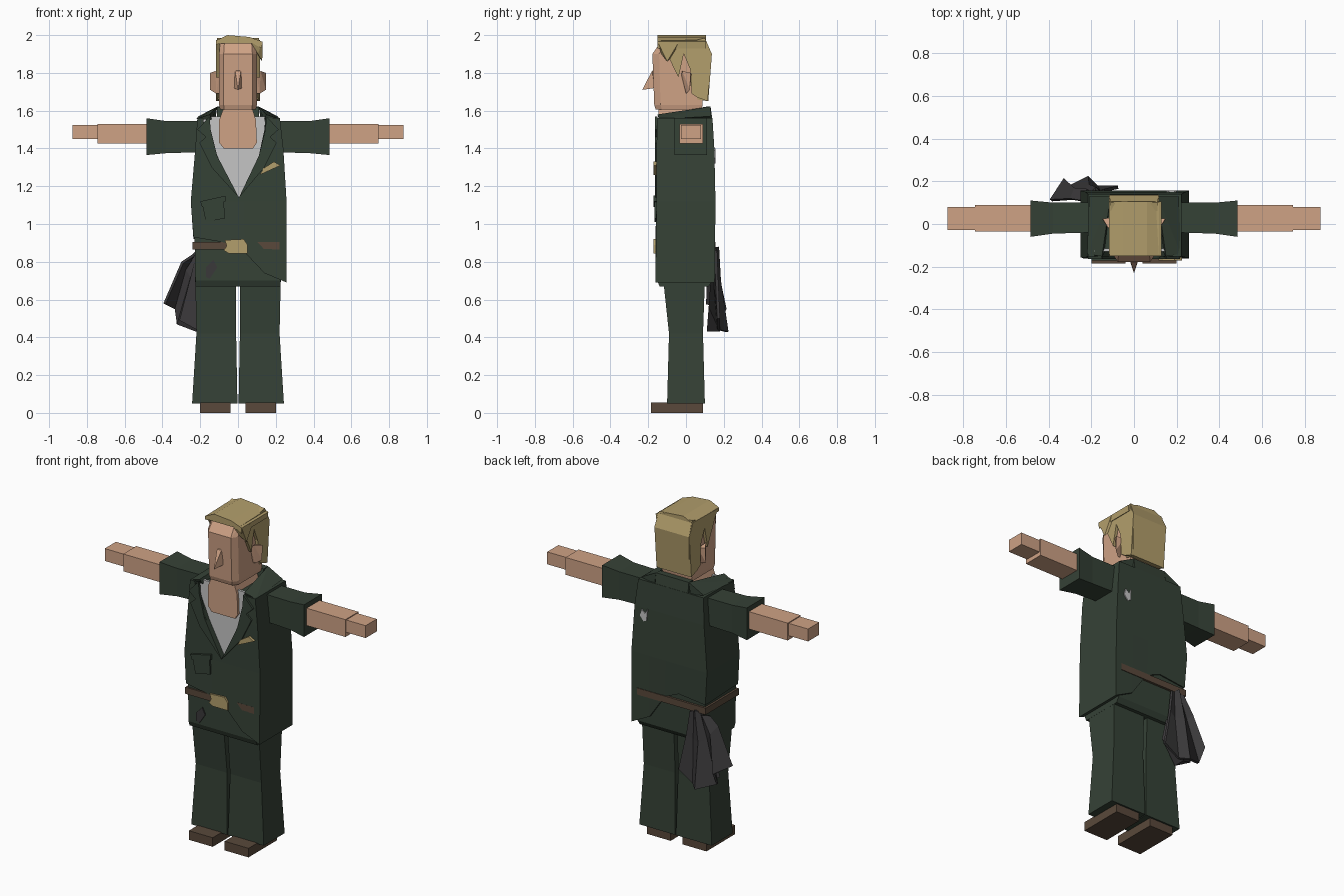
import bpy, bmesh
from mathutils import Vector


def colour(name, r, g, b):
    m = bpy.data.materials.new(name)
    m.diffuse_color = (r, g, b, 1)
    return m


GREEN = colour("dark_green_cloth", 0.036, 0.054, 0.037)
SKIN = colour("skin", 0.62, 0.36, 0.235)
HAIR = colour("blond", 0.45, 0.345, 0.15)
BROWN = colour("brown_leather", 0.1, 0.066, 0.043)
WHITE = colour("shirt_white", 0.56, 0.56, 0.56)
GREY = colour("charcoal", 0.042, 0.04, 0.042)


def finish(name, bm, mat):
    bmesh.ops.recalc_face_normals(bm, faces=bm.faces[:])
    me = bpy.data.meshes.new(name)
    bm.to_mesh(me)
    bm.free()
    me.materials.append(mat)
    ob = bpy.data.objects.new(name, me)
    bpy.context.scene.collection.objects.link(ob)
    return ob


def hull(name, pts, mat, side=1):
    """Convex solid around points; side -1 mirrors it in x."""
    bm = bmesh.new()
    for x, y, z in pts:
        bm.verts.new((x * side, y, z))
    res = bmesh.ops.convex_hull(bm, input=bm.verts[:])
    loose = [v for v in bm.verts if not v.link_faces]
    bmesh.ops.delete(bm, geom=loose, context='VERTS')
    bmesh.ops.dissolve_limit(bm, angle_limit=0.02, verts=bm.verts[:], edges=bm.edges[:])
    return finish(name, bm, mat)


def box(name, x0, x1, y0, y1, z0, z1, mat):
    return hull(name, [(x, y, z) for x in (x0, x1) for y in (y0, y1) for z in (z0, z1)], mat)


def prism(name, pts, axis, lo, hi, mat):
    """Flat outline pushed along an axis."""
    put = {'x': lambda a, b, d: (d, a, b), 'y': lambda a, b, d: (a, d, b)}[axis]
    bm = bmesh.new()
    rings = [[bm.verts.new(put(a, b, d)) for a, b in pts] for d in (lo, hi)]
    bm.faces.new(rings[0])
    bm.faces.new(rings[1])
    n = len(pts)
    for i in range(n):
        j = (i + 1) % n
        bm.faces.new((rings[0][i], rings[0][j], rings[1][j], rings[1][i]))
    return finish(name, bm, mat)


def loft(name, rings, mat):
    """Closed skin through rings of equal length."""
    bm = bmesh.new()
    vs = [[bm.verts.new(p) for p in r] for r in rings]
    n = len(vs[0])
    for a, b in zip(vs, vs[1:]):
        for i in range(n):
            j = (i + 1) % n
            bm.faces.new((a[i], a[j], b[j], b[i]))
    # caps made of strips joining the front half to the back half
    for r in (vs[0], vs[-1]):
        for i in range(n // 2 - 1):
            bm.faces.new((r[i], r[i + 1], r[n - 2 - i], r[n - 1 - i]))
    return finish(name, bm, mat)


# jacket: five columns across, with a hem that drops toward one side
cols = [0, 0.36, 0.55, 0.76, 1]
hem_front = [0.93, 0.90, 0.85, 0.74, 0.69]
hem_back = [0.92, 0.94, 0.90, 0.75, 0.69]
rows = [(None, -0.236, 0.258, -0.162, 0.152), (1.12, -0.25, 0.257, -0.156, 0.156),
        (1.40, -0.226, 0.24, -0.156, 0.15), (1.56, -0.215, 0.222, -0.152, 0.14)]
rings = []
for z, x0, x1, yf, yb in rows:
    xs = [x0 + (x1 - x0) * c for c in cols]
    front = [(x, yf, z or h) for x, h in zip(xs, hem_front)]
    back = [(x, yb, z or h) for x, h in zip(xs, hem_back)]
    rings.append(front + back[::-1])
jacket = loft("jacket", rings, GREEN)

# neckline opening
opening = prism("neckline_cutter", [(-0.19, 1.6), (-0.18, 1.53), (-0.1, 1.34), (0.005, 1.14),
                                    (0.11, 1.36), (0.14, 1.5), (0.15, 1.6)], 'y', -0.3, -0.12, GREEN)
opening.hide_render = True
opening.hide_viewport = True
cut = jacket.modifiers.new("neckline", 'BOOLEAN')
cut.object = opening
cut.operation = 'DIFFERENCE'
cut.solver = 'EXACT'

# shirt, chest and neck
prism("shirt", [(-0.185, 1.57), (-0.18, 1.53), (-0.1, 1.34), (0.005, 1.14), (0.11, 1.36),
                (0.14, 1.5), (0.145, 1.57)], 'y', -0.13, -0.115, WHITE)
prism("chest_and_neck", [(-0.1, 1.43), (-0.075, 1.4), (0.08, 1.4), (0.1, 1.43), (0.095, 1.55),
                         (0.07, 1.63), (-0.07, 1.63), (-0.1, 1.55)], 'y', -0.145, 0.07, SKIN)

# collar and lapels
for s, tag in ((1, "left"), (-1, "right")):
    hull("collar_" + tag, [(0.22, -0.14, 1.555), (0.15, -0.152, 1.58), (0.14, -0.14, 1.55),
                           (0.11, 0.13, 1.622), (0.21, 0.13, 1.57), (0.12, 0.13, 1.55)], GREEN, s)
    prism("lapel_" + tag, [(s * x, z) for x, z in [(0.15, 1.57), (0.215, 1.5), (0.17, 1.46),
          (0.205, 1.43), (0.14, 1.3), (0.005 * s, 1.14), (0.11, 1.36), (0.145, 1.5)]],
          'y', -0.165, -0.15, GREEN)
hull("collar_back", [(x, y, z) for x in (-0.11, 0.11) for y, z in
                     ((0.08, 1.55), (0.09, 1.62), (0.13, 1.622), (0.14, 1.55))], GREEN)

# pocket, its flap, pocket square and torn patch on the back
prism("breast_pocket", [(-0.19, 1.11), (-0.17, 1.01), (-0.07, 1.03), (-0.075, 1.13)],
      'y', -0.167, -0.15, GREEN)
prism("pocket_flap", [(-0.2, 1.12), (-0.19, 1.09), (-0.065, 1.12), (-0.065, 1.15)],
      'y', -0.172, -0.15, GREEN)
prism("pocket_square", [(0.115, 1.26), (0.135, 1.295), (0.19, 1.33), (0.225, 1.31)],
      'y', -0.172, -0.152, HAIR)
prism("back_patch", [(0.155, 1.33), (0.175, 1.32), (0.2, 1.35), (0.19, 1.39), (0.165, 1.37),
                     (0.15, 1.4)], 'y', 0.147, 0.157, WHITE)

# tunic skirt below the jacket, belt and buckle
hull("tunic_skirt", [(x * w, y, z) for x in (-1, 1) for w, y, z in
     ((0.226, -0.152, 0.7), (0.226, 0.14, 0.7), (0.226, -0.14, 0.67), (0.226, 0.12, 0.67),
      (0.23, -0.15, 0.95), (0.23, 0.145, 0.95))], GREEN)
hull("belt", [(x, y, z) for x in (-0.242, 0.22) for y in (-0.16, 0.157) for z in (0.865, 0.905)], BROWN)
prism("belt_buckle", [(-0.075, 0.86), (-0.05, 0.845), (0.05, 0.845), (0.05, 0.89), (0.03, 0.92),
                      (-0.07, 0.915), (-0.06, 0.885)], 'y', -0.172, -0.155, HAIR)

# cloth hanging behind the hip: folded sheet fanning downward
folds = [((-0.24, 0.11, 0.84), (-0.30, 0.12, 0.80), (-0.395, 0.115, 0.58)),
         ((-0.22, 0.165, 0.86), (-0.28, 0.17, 0.76), (-0.33, 0.215, 0.55)),
         ((-0.20, 0.15, 0.87), (-0.25, 0.155, 0.72), (-0.325, 0.17, 0.47)),
         ((-0.18, 0.175, 0.88), (-0.21, 0.185, 0.7), (-0.215, 0.225, 0.43)),
         ((-0.16, 0.155, 0.87), (-0.16, 0.16, 0.7), (-0.17, 0.18, 0.44)),
         ((-0.14, 0.165, 0.86), (-0.12, 0.17, 0.72), (-0.075, 0.18, 0.5))]
bm = bmesh.new()
grid = [[bm.verts.new(p) for p in f] for f in folds]
for a, b in zip(grid, grid[1:]):
    for i in range(2):
        bm.faces.new((a[i], b[i], b[i + 1], a[i + 1]))
cloth = finish("hanging_cloth", bm, GREY)
cloth.modifiers.new("thickness", 'SOLIDIFY').thickness = 0.015
hull("cloth_inner_fold", [(-0.22, 0.14, 0.84), (-0.15, 0.14, 0.84), (-0.31, 0.115, 0.49),
                          (-0.2, 0.11, 0.43), (-0.2, 0.18, 0.43), (-0.1, 0.12, 0.56)], GREY)
prism("cloth_corner", [(-0.17, 0.72), (-0.15, 0.71), (-0.11, 0.77), (-0.13, 0.81), (-0.17, 0.77)],
      'y', -0.158, -0.15, GREY)

# arms, legs, shoes and ears, one of each per side
for s, tag in ((1, "left"), (-1, "right")):
    sections = [(0.2, -0.04, 0.1, 1.38, 1.545), (0.38, -0.045, 0.1, 1.375, 1.545),
                (0.485, -0.06, 0.11, 1.365, 1.56)]
    loft("sleeve_" + tag, [[(s * x, a, c), (s * x, b, c), (s * x, b, d), (s * x, a, d)]
                           for x, a, b, c, d in sections], GREEN)
    f = sorted((s * 0.45, s * 0.745))
    box("forearm_" + tag, f[0], f[1], -0.035, 0.09, 1.425, 1.53, SKIN)
    h = sorted((s * 0.74, s * 0.875))
    box("hand_" + tag, h[0], h[1], -0.027, 0.08, 1.45, 1.525, SKIN)
    legs = [(0.05, 0.003, 0.243, -0.1, 0.1), (0.42, 0.01, 0.22, -0.09, 0.09),
            (0.70, 0.012, 0.226, -0.12, 0.1)]
    loft("trouser_leg_" + tag, [[(s * a, c, z), (s * b, c, z), (s * b, d, z), (s * a, d, z)]
                                for z, a, b, c, d in legs], GREEN)
    f = sorted((s * 0.04, s * 0.2))
    box("shoe_" + tag, f[0], f[1], -0.185, 0.09, 0, 0.055, BROWN)
    hull("ear_" + tag, [(0.1, -0.025, 1.79), (0.1, 0.03, 1.79), (0.1, 0, 1.69), (0.115, 0, 1.69),
                        (0.147, 0.025, 1.8), (0.147, 0.02, 1.71), (0.12, -0.02, 1.81)], SKIN, s)
    # hair at the side with a pointed sideburn
    x = sorted((s * 0.095, s * 0.117))
    prism("side_hair_" + tag, [(-0.14, 1.97), (-0.11, 1.92), (-0.04, 1.775), (-0.012, 1.9),
                               (0.022, 1.82), (0.03, 1.69), (0.06, 1.67), (0.115, 1.65), (0.135, 1.9),
                               (0.1, 1.975)], 'x', x[0], x[1], HAIR)

# head with bevelled cheeks and a sloping forehead
outline = [(-0.076, -1), (0.076, -1), (0.1, -0.8), (0.1, 0.52), (-0.1, 0.52), (-0.1, -0.8)]
head = []
for z, w, d in ((1.605, 0.95, 0.16), (1.63, 1, 0.168), (1.9, 1, 0.178), (1.955, 0.95, 0.14)):
    head += [(x * w, y * d, z) for x, y in outline]
hull("head", head, SKIN)
hull("nose", [(0, -0.17, 1.815), (-0.015, -0.18, 1.81), (0.015, -0.18, 1.81), (-0.022, -0.165, 1.72),
              (0.022, -0.165, 1.72), (0, -0.232, 1.71)], SKIN)

# hair: swept crown, fringe corner and back
prism("hair_crown", [(-0.117, 1.95), (-0.115, 1.972), (-0.055, 2.0), (0.06, 1.99), (0.13, 1.965),
                     (0.125, 1.93), (0.08, 1.955), (-0.09, 1.955)], 'y', -0.15, 0.105, HAIR)
hull("hair_fringe", [(0.07, -0.15, 1.96), (0.13, -0.15, 1.965), (0.128, -0.1, 1.86),
                     (0.105, -0.13, 1.9), (0.1, -0.06, 1.9), (0.13, -0.04, 1.96)], HAIR)
hull("hair_back", [(s * x, y, z) for s in (-1, 1) for x, y, z in
     ((0.11, 0.1, 1.985), (0.117, 0.137, 1.9), (0.105, 0.118, 1.65), (0.105, 0.06, 1.66),
      (0.11, 0.06, 1.975))], HAIR)
